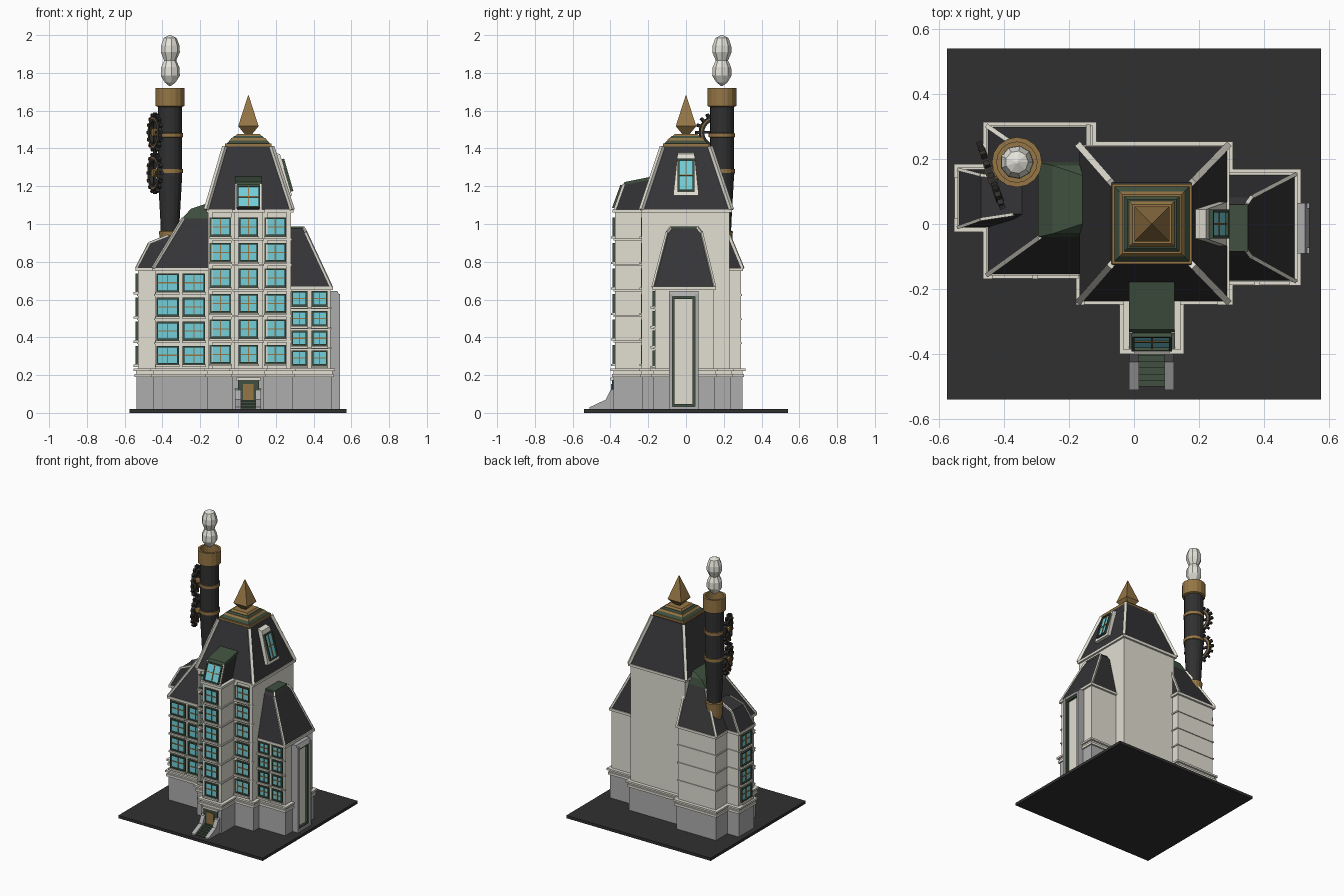
import bpy, bmesh, math
from mathutils import Matrix, Vector

if "Cube" in bpy.data.objects:
    bpy.data.objects.remove(bpy.data.objects["Cube"])

COLORS = {"cream": (.76, .74, .65), "stone": (.42, .42, .42), "slate": (.035, .035, .038),
          "green": (.05, .08, .05), "gold": (.30, .18, .06), "glass": (.17, .62, .70),
          "iron": (.03, .03, .03), "smoke": (.78, .77, .70)}
parts = {}


def mesh(name, color):
    return parts.setdefault(name, (bmesh.new(), color))[0]


def hexa(bm, low, high, M=Matrix()):
    a = [bm.verts.new(M @ Vector(p)) for p in low]
    b = [bm.verts.new(M @ Vector(p)) for p in high]
    n = len(a)
    bm.faces.new(a[::-1])
    bm.faces.new(b)
    for i in range(n):
        bm.faces.new((a[i], a[(i + 1) % n], b[(i + 1) % n], b[i]))


def corners(r, z):
    x0, x1, y0, y1 = r
    return [(x0, y0, z), (x1, y0, z), (x1, y1, z), (x0, y1, z)]


def box(bm, r, z0, z1, M=Matrix(), top=None):
    hexa(bm, corners(r, z0), corners(top or r, z1), M)


def grow(r, d):
    return (r[0] - d, r[1] + d, r[2] - d, r[3] + d)


def square(cx, cy, h):
    return (cx - h, cx + h, cy - h, cy + h)


def prism(bm, yz, x0, x1):
    hexa(bm, [(x0, y, z) for y, z in yz], [(x1, y, z) for y, z in yz])


def bar(bm, p, q, w):
    p, q = Vector(p), Vector(q)
    M = Matrix.Translation(p) @ (q - p).to_track_quat('Z', 'Y').to_matrix().to_4x4()
    box(bm, square(0, 0, w / 2), 0, (q - p).length, M)


def lathe(bm, prof, n, M, closed=False):
    rings = [[bm.verts.new(M @ Vector((r * math.cos(t), r * math.sin(t), z)))
              for t in [2 * math.pi * i / n for i in range(n)]] for r, z in prof]
    for a, b in zip(rings, rings[1:] + ([rings[0]] if closed else [])):
        for i in range(n):
            bm.faces.new((a[i], a[(i + 1) % n], b[(i + 1) % n], b[i]))
    if not closed:
        bm.faces.new(rings[0][::-1])
        bm.faces.new(rings[-1])


def window(x, y, z, w, h, turn=0, tilt=0, sill=True):
    M = (Matrix.Translation((x, y, z)) @ Matrix.Rotation(math.radians(turn), 4, 'Z')
         @ Matrix.Rotation(-math.radians(tilt), 4, 'X'))
    a, b, f = w / 2, h / 2, .009
    box(mesh("window_glass", "glass"), (-a, a, -.004, .004), -b, b, M)
    frame, bars = mesh("window_frames", "green"), mesh("window_bars", "gold")
    for s in (-1, 1):
        box(frame, (s * a - f / 2, s * a + f / 2, -.013, .004), -b - f / 2, b + f / 2, M)
        box(frame, (-a, a, -.013, .004), s * b - f / 2, s * b + f / 2, M)
    box(bars, (-.003, .003, -.008, 0), -b, b, M)
    box(bars, (-a, a, -.008, 0), -.003, .003, M)
    if sill:
        box(mesh("window_sills", "cream"), (-a - .008, a + .008, -.022, 0), -b - .017, -b - .005, M)


def roof(name, tiers, w):
    # stacked frustums with pale trim along the hips and eaves
    for (r0, z0), (r1, z1) in zip(tiers, tiers[1:]):
        box(mesh(name, "slate"), r0, z0, z1, top=r1)
        for p, q in zip(corners(r0, z0), corners(r1, z1)):
            bar(mesh("roof_trim", "cream"), p, q, w)


# ground slab
box(mesh("ground_slab", "iron"), (-.575, .575, -.54, .54), 0, .02)

# building blocks: plinth, belt mouldings, walls, cornice
blocks = {"tower": ((-.155, .28, -.225, .23), 1.06), "bay": ((-.02, .13, -.375, -.2), 1.06),
          "left_wing": ((-.44, -.14, -.145, .29), .75), "left_stub": ((-.53, -.42, 0, .16), .75),
          "right_wing": ((.27, .49, -.165, .145), .65)}
for name, (r, h) in blocks.items():
    box(mesh("plinth", "stone"), grow(r, .008), .02, .19)
    belt = mesh("belt_moulding", "cream")
    box(belt, grow(r, .018), .19, .207)
    box(belt, grow(r, .01), .207, .222)
    box(belt, grow(r, .024), .222, .235)
    box(mesh(name + "_walls", "cream"), r, .23, h)
    box(mesh("cornice", "cream"), grow(r, .013), h, h + .018)

# windows and floor bands
bands = mesh("floor_bands", "cream")
for i in range(6):
    z = .31 + i * .135
    window(-.093, -.225, z, .105, .092)
    window(.055, -.375, z, .095, .092)
    window(.197, -.225, z, .105, .092)
    if i:
        box(bands, grow(blocks["bay"][0], .008), z - .073, z - .063)
        box(bands, (-.16, .285, -.236, -.22), z - .073, z - .063)
for i in range(4):
    z = .305 + i * .128
    window(-.373, -.145, z, .11, .09)
    window(-.233, -.145, z, .11, .09)
    window(-.53, .08, z, .11, .09, turn=-90)
    zr = .29 + i * .105
    window(.325, -.165, zr, .075, .072)
    window(.432, -.165, zr, .075, .072)
    if i:
        for n in ("left_wing", "left_stub"):
            box(bands, grow(blocks[n][0], .006), z - .069, z - .06)
        box(bands, (.28, .496, -.173, -.16), zr - .056, zr - .048)
for x in (-.152, -.03, .137, .262):
    box(mesh("pilasters", "cream"), (x - .006, x + .018, -.235, -.2), .23, 1.06)

# roofs
roof("tower_roof", [((-.168, .287, -.237, .24), 1.075), ((-.07, .178, -.125, .128), 1.41)], .02)
roof("left_roof", [((-.45, -.14, -.155, .30), .765), ((-.29, -.14, -.04, .19), 1.03)], .014)
roof("left_stub_roof", [((-.54, -.36, -.01, .168), .765), ((-.47, -.33, .015, .15), .9),
                        ((-.37, -.3, .03, .14), .94)], .01)
roof("right_roof", [((.27, .495, -.175, .152), .665), ((.27, .36, -.1, .082), .955),
                    ((.27, .345, -.08, .06), .982)], .012)
box(mesh("right_roof_cap", "green"), (.27, .35, -.085, .06), .975, .988)
box(mesh("left_roof_cap", "green"), (-.295, -.14, -.04, .19), 1.03, 1.08, top=(-.25, -.14, -.03, .18))
box(mesh("left_roof_cap", "green"), (-.25, -.14, -.03, .18), 1.08, 1.11, top=(-.16, -.14, 0, .15))

# front dormer over the bay
prism(mesh("front_dormer", "slate"), [(-.378, 1.075), (-.33, 1.21), (-.16, 1.245), (-.16, 1.075)], -.01, .12)
prism(mesh("front_dormer_roof", "green"), [(-.335, 1.205), (-.325, 1.222), (-.16, 1.255), (-.16, 1.24)], -.015, .125)
window(.055, -.357, 1.143, .115, .12, tilt=20, sill=False)
for x in (-.01, .12):
    bar(mesh("roof_trim", "cream"), (x, -.378, 1.075), (x, -.33, 1.21), .012)

# right dormer on the tower
hexa(mesh("right_dormer", "cream"),
     [(.2, -.068, 1.15), (.286, -.068, 1.15), (.286, .068, 1.15), (.2, .068, 1.15)],
     [(.14, -.045, 1.39), (.222, -.045, 1.37), (.222, .045, 1.37), (.14, .045, 1.39)])
window(.256, 0, 1.257, .08, .17, turn=90, tilt=16, sill=False)

# stepped cupola and spike
for z0, z1, h0, h1, c in [(1.4, 1.425, .123, .123, "gold"), (1.425, 1.442, .115, .1, "green"),
                          (1.442, 1.455, .1, .09, "gold"), (1.455, 1.465, .085, .075, "green"),
                          (1.465, 1.477, .07, .06, "gold")]:
    box(mesh("cupola_" + c, c), square(.055, 0, h0), z0, z1, top=square(.055, 0, h1))
spike = mesh("spike", "gold")
box(spike, square(.055, 0, .015), 1.47, 1.518, top=square(.055, 0, .054))
box(spike, square(.055, 0, .054), 1.518, 1.68, top=square(.055, 0, .002))

# chimney, bands and smoke puffs
C = Matrix.Translation((-.36, .19, 0))
lathe(mesh("chimney", "iron"), [(.045, .8), (.05, 1.0), (.064, 1.25), (.064, 1.65)], 16, C)
brass = mesh("chimney_bands", "gold")
lathe(brass, [(.035, .8), (.052, .87), (.058, .96), (.05, .965)], 16, C)
lathe(brass, [(.064, 1.62), (.077, 1.625), (.077, 1.72), (.062, 1.72), (.062, 1.66)], 16, C)
for z in (1.28, 1.47):
    lathe(brass, [(.06, z - .012), (.07, z - .01), (.07, z + .01), (.06, z + .012)], 16, C)
lathe(mesh("smoke_puffs", "smoke"), [(.004, 1.73), (.03, 1.75), (.052, 1.785), (.05, 1.83), (.033, 1.865),
                                     (.052, 1.91), (.05, 1.945), (.035, 1.985), (.004, 2.0)], 9, C)

# gears beside the chimney
gear = mesh("gears", "iron")
for z, R in ((1.485, .085), (1.27, .09)):
    G = Matrix.Translation((-.44, .15, z)) @ Vector((-.94, -.336, 0)).to_track_quat('Z', 'Y').to_matrix().to_4x4()
    lathe(gear, [(R, -.01), (R, .01), (R - .025, .01), (R - .025, -.01)], 24, G, closed=True)
    lathe(mesh("gear_hubs", "gold"), [(.022, -.07), (.022, .014)], 10, G)
    lathe(mesh("gear_rims", "gold"), [(R - .004, -.012), (R - .004, .012), (R - .012, .012), (R - .012, -.012)], 24, G, closed=True)
    for i in range(16):
        T = G @ Matrix.Rotation(i * math.pi / 8, 4, 'Z')
        box(gear, (R - .004, R + .02, -.008, .008), -.009, .009, T)
        if i % 4 == 0:
            box(gear, (.01, R - .02, -.007, .007), -.007, .007, T)

# door and entrance stair
box(mesh("door_frame", "green"), (0, .11, -.392, -.37), .02, .172)
box(mesh("door", "gold"), (.027, .083, -.396, -.38), .06, .152)
box(mesh("door_lintel", "cream"), (-.008, .118, -.4, -.37), .172, .187)
for i in range(6):
    box(mesh("steps", "green"), (.015, .095, -.5 + i * .019, -.38), .02 + i * .008, .028 + i * .008)
for x in (-.015, .093):
    prism(mesh("stair_cheeks", "stone"), [(-.51, .02), (-.51, .03), (-.425, .07), (-.4, .12),
                                          (-.38, .13), (-.38, .02)], x, x + .03)

# tall recessed panel on the right end
prism_low = (.48, .515, -.085, .06)
box(mesh("panel_back", "cream"), prism_low, .02, .63)
for y0, y1, z0, z1 in ((-.09, -.072, .02, .63), (.047, .065, .02, .63), (-.09, .065, .02, .035)):
    box(mesh("panel_surround", "stone"), (.48, .54, y0, y1), z0, z1)
box(mesh("panel_surround", "stone"), (.48, .54, -.09, .065), .615, .645, top=(.48, .525, -.09, .065))
for y0, y1, z0, z1 in ((-.072, -.06, .035, .615), (.035, .047, .035, .615),
                       (-.072, .047, .035, .047), (-.072, .047, .603, .615)):
    box(mesh("panel_inner_frame", "green"), (.5, .53, y0, y1), z0, z1)

# turn every part into an object
mats = {}
for name, (bm, color) in parts.items():
    bmesh.ops.recalc_face_normals(bm, faces=bm.faces)
    me = bpy.data.meshes.new(name)
    bm.to_mesh(me)
    bm.free()
    if color not in mats:
        mats[color] = bpy.data.materials.new(color)
        mats[color].diffuse_color = (*COLORS[color], 1)
    me.materials.append(mats[color])
    bpy.context.collection.objects.link(bpy.data.objects.new(name, me))

for m in bpy.data.materials:
    if m.users and not m.is_grease_pencil:
        m.use_nodes = True
        m.node_tree.nodes["Principled BSDF"].inputs["Base Color"].default_value = m.diffuse_color
